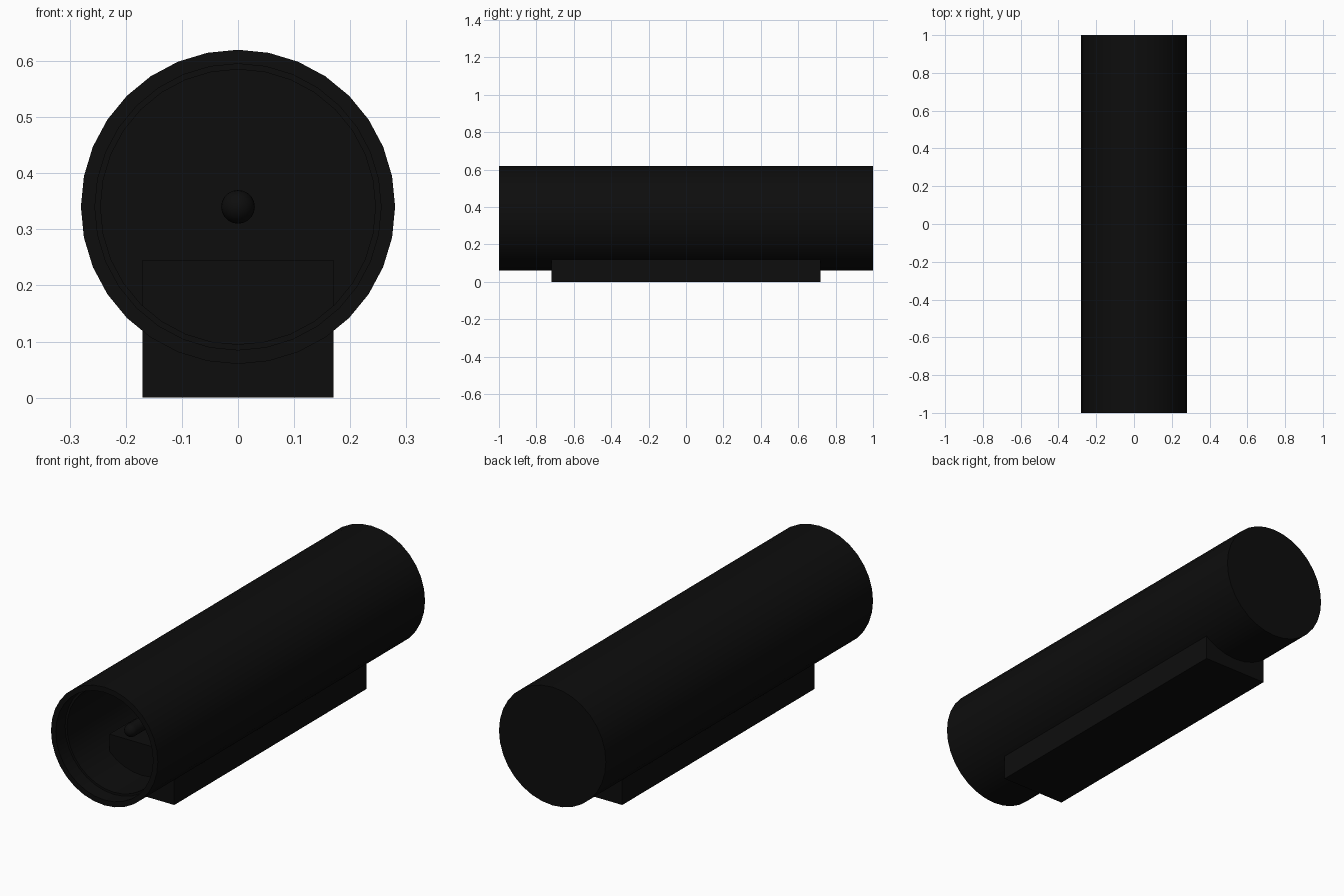
import bpy
import bmesh
import math
from mathutils import Vector

if "Cube" in bpy.data.objects:
    bpy.data.objects.remove(bpy.data.objects["Cube"], do_unlink=True)

AXIS_Z = 0.34

black = bpy.data.materials.new("matte_black")
black.use_nodes = True
colour = (0.004, 0.004, 0.004, 1)
black.diffuse_color = colour
black.node_tree.nodes["Principled BSDF"].inputs["Base Color"].default_value = colour


def add_object(name, bm, smooth=False):
    bmesh.ops.recalc_face_normals(bm, faces=bm.faces)
    mesh = bpy.data.meshes.new(name)
    bm.to_mesh(mesh)
    bm.free()
    mesh.materials.append(black)
    obj = bpy.data.objects.new(name, mesh)
    bpy.context.collection.objects.link(obj)
    if smooth:
        bpy.ops.object.select_all(action="DESELECT")
        obj.select_set(True)
        bpy.context.view_layer.objects.active = obj
        bpy.ops.object.shade_smooth_by_angle(angle=math.radians(35))
    return obj


def lathe(name, profile, sides):
    """Turn (radius, y) points around the long axis."""
    bm = bmesh.new()
    verts = [bm.verts.new((0, y, AXIS_Z + r)) for r, y in profile]
    edges = [bm.edges.new(pair) for pair in zip(verts, verts[1:])]
    bmesh.ops.spin(bm, geom=verts + edges, cent=Vector((0, 0, AXIS_Z)),
                   axis=Vector((0, 1, 0)), angle=math.tau, steps=sides)
    bmesh.ops.remove_doubles(bm, verts=bm.verts, dist=0.0001)
    return add_object(name, bm, smooth=True)


# Hollow tube: closed back, open front with a stepped rim
lathe("tube", [(0, 1), (0.28, 1), (0.28, -1), (0.255, -1), (0.255, -0.93),
               (0.245, -0.93), (0.245, 0.97), (0, 0.97)], 32)

# Central rod with a domed tip
tip = [(0.03 * math.sin(a), -0.80 - 0.03 * math.cos(a))
       for a in (i * math.pi / 12 for i in range(7))]
lathe("centre_rod", tip + [(0.03, 0.975)], 20)

# Mounting block that passes through the tube floor
bm = bmesh.new()
bmesh.ops.create_cube(bm, size=1)
bmesh.ops.scale(bm, vec=(0.34, 1.44, 0.245), verts=bm.verts)
bmesh.ops.translate(bm, vec=(0, 0, 0.1225), verts=bm.verts)
add_object("mounting_block", bm)
